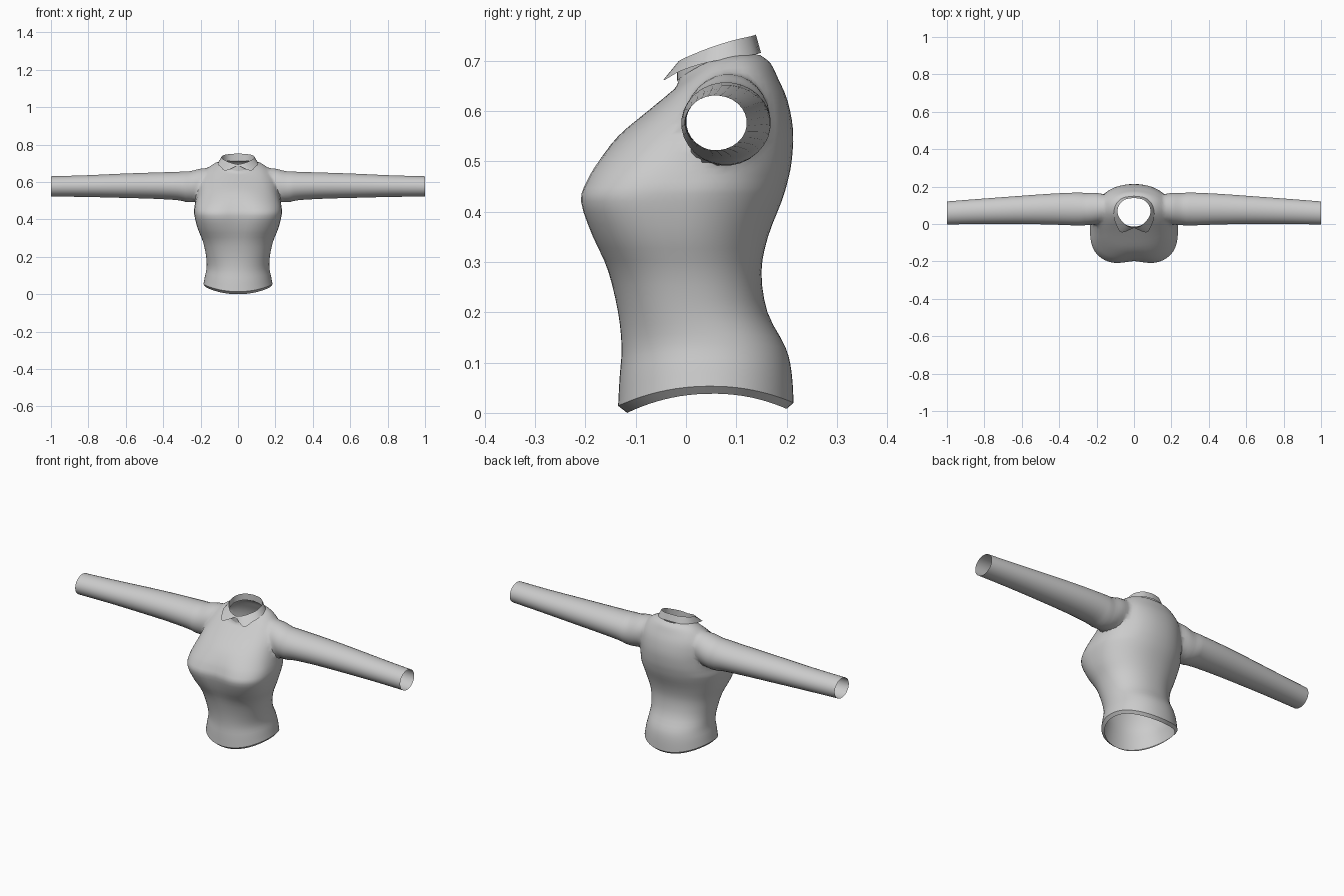
import bpy, bmesh, math
from mathutils import Vector

if "Cube" in bpy.data.objects:
    bpy.data.objects.remove(bpy.data.objects["Cube"])

cloth = bpy.data.materials.new("grey_cloth")
cloth.diffuse_color = (0.6, 0.6, 0.6, 1)
cloth.use_nodes = True
cloth.node_tree.nodes["Principled BSDF"].inputs["Base Color"].default_value = cloth.diffuse_color
cap_mat = bpy.data.materials.new("temporary_cap")


def spline(rows, steps):
    """Smooth interpolation through a short list of number tuples."""
    out = []
    for i in range(len(rows) - 1):
        p = [rows[max(0, min(len(rows) - 1, i + k))] for k in (-1, 0, 1, 2)]
        for s in range(steps):
            t = s / steps
            out.append(tuple(
                0.5 * (2 * b + (c - a) * t + (2 * a - 5 * b + 4 * c - d) * t * t
                       + (3 * b - a - 3 * c + d) * t ** 3)
                for a, b, c, d in zip(*p)))
    out.append(tuple(rows[-1]))
    return out


def finish(bm, name):
    bmesh.ops.recalc_face_normals(bm, faces=bm.faces[:])
    me = bpy.data.meshes.new(name)
    bm.to_mesh(me)
    bm.free()
    ob = bpy.data.objects.new(name, me)
    bpy.context.collection.objects.link(ob)
    me.materials.append(cloth)
    return ob


def tube(name, rings):
    """Closed tube through rings of points; end caps get slot 1."""
    bm = bmesh.new()
    vs = [[bm.verts.new(p) for p in r] for r in rings]
    n = len(vs[0])
    for a, b in zip(vs, vs[1:]):
        for i in range(n):
            j = (i + 1) % n
            bm.faces.new((a[i], a[j], b[j], b[i]))
    for r in (vs[0], vs[-1]):
        mid = bm.verts.new(sum((v.co for v in r), Vector()) / n)
        for i in range(n):
            bm.faces.new((r[i], r[(i + 1) % n], mid)).material_index = 1
    ob = finish(bm, name)
    ob.data.materials.append(cap_mat)
    return ob


def power(v, e):
    return math.copysign(abs(v) ** e, v)


def body_ring(zf, zb, lift, w, yf, yb, n, valley, count=56):
    pts = []
    for i in range(count):
        a = 2 * math.pi * i / count
        c, s = math.cos(a), math.sin(a)
        e = 2 / (n if s < 0 else 2.15)
        x = w * power(c, e)
        f = 0.5 + 0.5 * power(s, e)
        y = yf + (yb - yf) * f
        if s < 0:
            y += valley * math.exp(-(x / 0.07) ** 2) * -s
        pts.append((x, y, zf + (zb - zf) * f + lift * c * c))
    return pts


# torso: front z, back z, side lift, half width, front y, back y, squareness, valley
hem = [(0.0, 0.008, 0.034, 0.172, -0.117, 0.2, 2.1, 0)]
body = [
    (0.014, 0.02, 0.036, 0.185, -0.135, 0.214, 2.1, 0),
    (0.07, 0.08, 0.02, 0.177, -0.132, 0.21, 2.1, 0),
    (0.13, 0.13, 0.01, 0.168, -0.128, 0.198, 2.1, 0),
    (0.20, 0.20, 0, 0.17, -0.135, 0.162, 2.2, 0),
    (0.28, 0.28, 0, 0.187, -0.158, 0.15, 2.3, 0.004),
    (0.35, 0.35, 0, 0.215, -0.193, 0.163, 2.6, 0.012),
    (0.42, 0.42, 0, 0.233, -0.216, 0.19, 3.0, 0.018),
    (0.46, 0.46, 0, 0.235, -0.204, 0.202, 2.9, 0.014),
    (0.50, 0.50, 0, 0.228, -0.18, 0.21, 2.6, 0.008),
    (0.55, 0.56, 0, 0.215, -0.135, 0.213, 2.4, 0),
    (0.60, 0.62, 0.01, 0.2, -0.076, 0.202, 2.2, 0),
    (0.633, 0.665, 0.022, 0.165, -0.036, 0.183, 2.1, 0),
    (0.648, 0.695, 0.027, 0.122, -0.02, 0.168, 2.0, 0),
    (0.664, 0.711, 0.018, 0.09, -0.014, 0.148, 2.0, 0),
]
shirt = tube("shirt_body", [body_ring(*r) for r in hem + spline(body, 3)])

# sleeves: x, low z, high z, front y, back y
sleeve = [
    (0.10, 0.54, 0.672, 0.03, 0.14),
    (0.19, 0.505, 0.676, 0.0, 0.168),
    (0.25, 0.488, 0.661, -0.009, 0.168),
    (0.32, 0.502, 0.655, -0.008, 0.168),
    (0.45, 0.51, 0.651, -0.003, 0.162),
    (0.62, 0.515, 0.645, 0.0, 0.15),
    (0.82, 0.52, 0.636, 0.0, 0.135),
    (1.00, 0.522, 0.631, -0.003, 0.121),
]


def sleeve_ring(side, x, z0, z1, y0, y1, count=28):
    angles = [2 * math.pi * (i + 0.5) / count for i in range(count)]
    return [(side * x, (y0 + y1) / 2 + (y1 - y0) / 2 * math.cos(a),
             (z0 + z1) / 2 + (z1 - z0) / 2 * math.sin(a)) for a in angles]


bpy.context.view_layer.objects.active = shirt
for side in (-1, 1):
    arm = tube("sleeve", [sleeve_ring(side, *r) for r in spline(sleeve, 4)])
    mod = shirt.modifiers.new("join_sleeve", 'BOOLEAN')
    mod.operation = 'UNION'
    mod.solver = 'EXACT'
    mod.object = arm
    bpy.ops.object.modifier_apply(modifier=mod.name)
    bpy.data.objects.remove(arm)

# open the hem, neck and cuffs, then soften the armhole seams
bm = bmesh.new()
bm.from_mesh(shirt.data)
bmesh.ops.delete(bm, geom=[f for f in bm.faces if f.material_index == 1], context='FACES')
bmesh.ops.remove_doubles(bm, verts=bm.verts[:], dist=0.003)
seam = [v for v in bm.verts if 0.14 < abs(v.co.x) < 0.28 and v.co.z > 0.45
        and -0.07 < v.co.y < 0.21 and not v.is_boundary]
for _ in range(4):
    bmesh.ops.smooth_vert(bm, verts=seam, factor=0.5,
                          use_axis_x=True, use_axis_y=True, use_axis_z=True)
bm.to_mesh(shirt.data)
bm.free()
shirt.data.materials.pop(index=1)
bpy.data.materials.remove(cap_mat)

# collar: fold line and pointed leaf edge, front centre to back centre
fold = spline([(0, -0.018, 0.694), (0.032, -0.012, 0.701), (0.062, 0.012, 0.712),
               (0.086, 0.05, 0.727), (0.083, 0.095, 0.741), (0.05, 0.13, 0.749),
               (0, 0.139, 0.752)], 4)
leaf = spline([(0, -0.02, 0.689), (0.065, -0.045, 0.661), (0.092, -0.01, 0.68),
               (0.108, 0.04, 0.696), (0.1, 0.1, 0.707), (0.06, 0.139, 0.713),
               (0, 0.149, 0.716)], 4)
stand = [(x, y, z - 0.036) for x, y, z in fold]
bm = bmesh.new()
for side in (-1, 1):
    rows = [[bm.verts.new((side * x, y, z)) for x, y, z in r] for r in (stand, fold, leaf)]
    for a, b in zip(rows, rows[1:]):
        for i in range(len(a) - 1):
            bm.faces.new((a[i], a[i + 1], b[i + 1], b[i]))
bmesh.ops.remove_doubles(bm, verts=bm.verts[:], dist=0.0005)
collar = finish(bm, "collar")

# smooth shading with the hem and collar folds kept crisp
for ob in (shirt, collar):
    bpy.ops.object.select_all(action='DESELECT')
    ob.select_set(True)
    bpy.context.view_layer.objects.active = ob
    bpy.ops.object.shade_smooth_by_angle(angle=math.radians(50))
